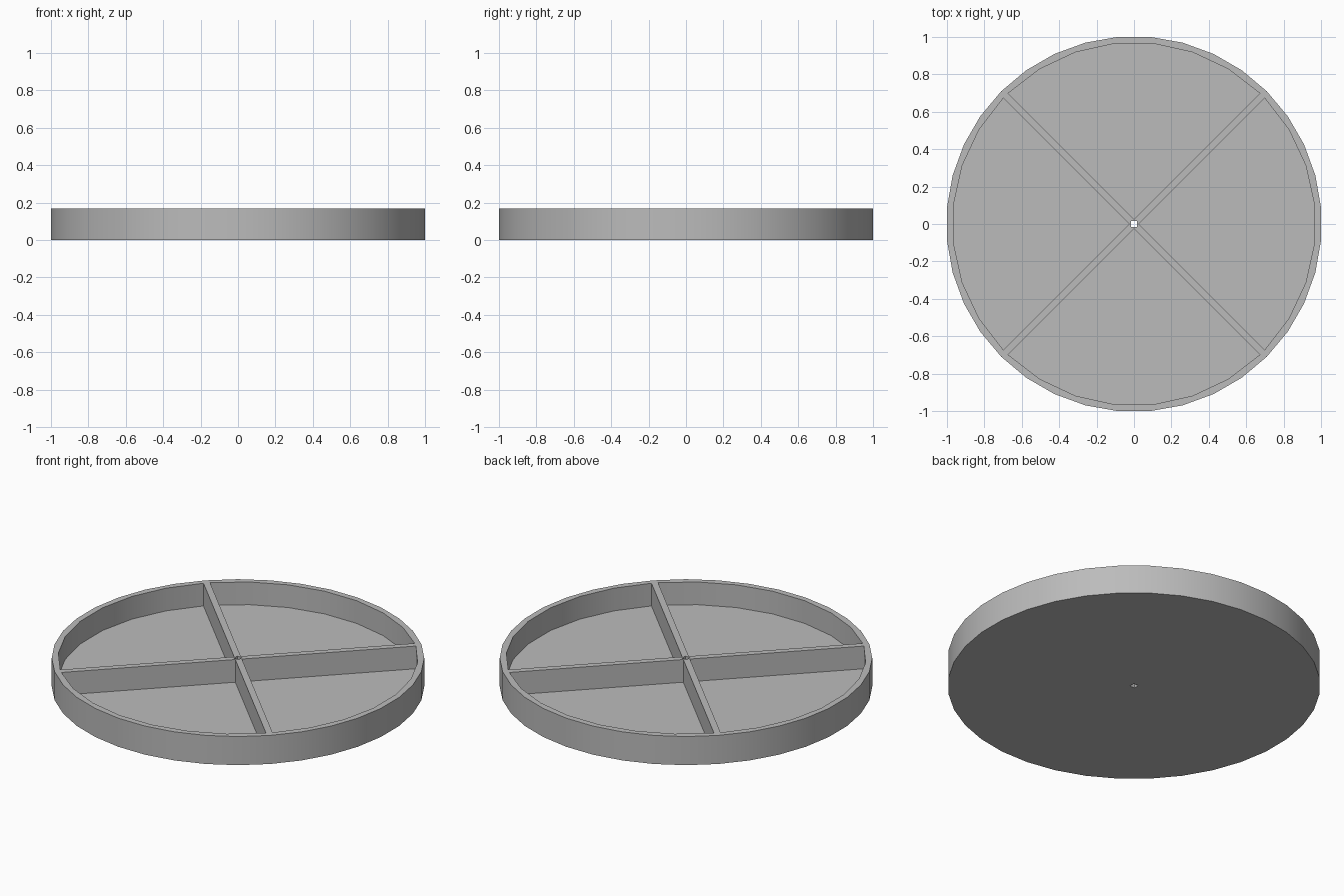
import bpy, bmesh, math

RADIUS = 1 / math.cos(math.radians(5))   # flats sit on the axes
HEIGHT, FLOOR = 0.17, 0.035
INNER, HALF_SPOKE, HOLE = 0.97, 0.018, 0.016

if "Cube" in bpy.data.objects:
    bpy.data.objects.remove(bpy.data.objects["Cube"])

grey = bpy.data.materials.new("light grey")
grey.use_nodes = True
colour = (0.5, 0.5, 0.5, 1)
grey.diffuse_color = colour
grey.node_tree.nodes["Principled BSDF"].inputs["Base Color"].default_value = colour


def prism(name, outline, bottom, top):
    """Extrude a counter-clockwise outline into a closed solid."""
    bm = bmesh.new()
    face = bm.faces.new([bm.verts.new((x, y, bottom)) for x, y in outline])
    side = bmesh.ops.extrude_face_region(bm, geom=[face])["geom"]
    moved = [v for v in side if isinstance(v, bmesh.types.BMVert)]
    bmesh.ops.translate(bm, verts=moved, vec=(0, 0, top - bottom))
    bmesh.ops.recalc_face_normals(bm, faces=bm.faces)
    mesh = bpy.data.meshes.new(name)
    bm.to_mesh(mesh)
    bm.free()
    mesh.materials.append(grey)
    obj = bpy.data.objects.new(name, mesh)
    bpy.context.collection.objects.link(obj)
    return obj


def arc(radius, start, end, steps):
    return [(radius * math.cos(start + (end - start) * i / steps),
             radius * math.sin(start + (end - start) * i / steps))
            for i in range(steps + 1)]


# Round tray body
turn = math.radians(5)
tray = prism("divided_tray", arc(RADIUS, turn, turn + math.tau, 36)[:-1], 0, HEIGHT)

# Four pie-shaped compartments, leaving crossed dividers between them
cutters = []
inset = math.asin(HALF_SPOKE / INNER)
for i in range(4):
    middle = i * math.pi / 2
    half = math.pi / 4 - inset
    tip = HALF_SPOKE * math.sqrt(2)
    outline = [(tip * math.cos(middle), tip * math.sin(middle))]
    outline += arc(INNER, middle - half, middle + half, 7)
    cutters.append(prism("compartment_cutter", outline, FLOOR, HEIGHT + 0.1))

# Small square hole through the centre
square = [(-HOLE, -HOLE), (HOLE, -HOLE), (HOLE, HOLE), (-HOLE, HOLE)]
cutters.append(prism("centre_hole_cutter", square, -0.1, HEIGHT + 0.1))

for cutter in cutters:
    cutter.hide_render = True
    cut = tray.modifiers.new("cut", "BOOLEAN")
    cut.operation, cut.solver, cut.object = "DIFFERENCE", "EXACT", cutter

# Apply the cuts and drop the helpers
bpy.context.view_layer.update()
result = bpy.data.meshes.new_from_object(
    tray.evaluated_get(bpy.context.evaluated_depsgraph_get()))
tray.modifiers.clear()
tray.data = result
for cutter in cutters:
    bpy.data.objects.remove(cutter)

bpy.ops.object.select_all(action="DESELECT")
tray.select_set(True)
bpy.context.view_layer.objects.active = tray
bpy.ops.object.shade_smooth_by_angle(angle=math.radians(30))
